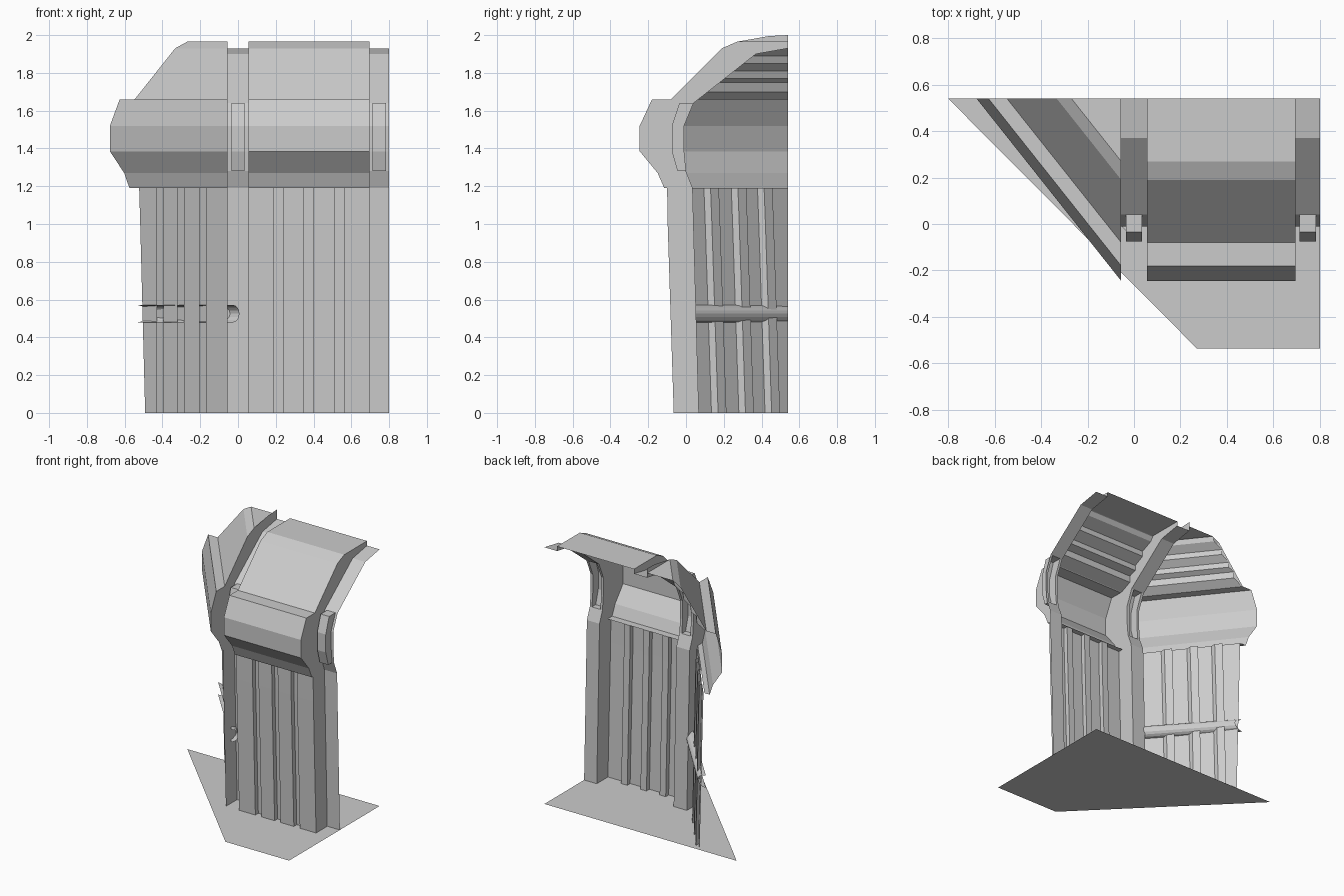
import bpy, bmesh, math

if "Cube" in bpy.data.objects:
    bpy.data.objects.remove(bpy.data.objects["Cube"])

BACK = 0.54      # rear crop plane
X0 = -0.055      # where the angled wall starts
SLOPE = 1.26     # y gained per unit of -x along the angled wall


def make(name, faces):
    bm = bmesh.new()
    for f in faces:
        bm.faces.new([bm.verts.new(p) for p in f])
    bmesh.ops.remove_doubles(bm, verts=bm.verts, dist=0.0005)
    bmesh.ops.recalc_face_normals(bm, faces=bm.faces)
    me = bpy.data.meshes.new(name)
    bm.to_mesh(me)
    bm.free()
    ob = bpy.data.objects.new(name, me)
    bpy.context.collection.objects.link(ob)
    return ob


def bridge(a, b):
    """Quads (or triangles where points meet) between two point rows."""
    out = []
    for i in range(len(a) - 1):
        quad = []
        for p in (a[i], a[i + 1], b[i + 1], b[i]):
            if all(math.dist(p, q) > 0.001 for q in quad):
                quad.append(p)
        if len(quad) > 2:
            out.append(quad)
    return out


def row(profile, x):
    return [(x, y, z) for y, z in profile]


def angled_end(profile, slope=SLOPE, x0=X0):
    """Points of a profile swept along the angled wall up to the rear plane."""
    return [(x0 - (BACK - y) / slope, BACK, z) for y, z in profile]


# Profiles as (y, z)
shell = [(-0.06, 1.19), (-0.115, 1.19), (-0.15, 1.27), (-0.245, 1.385), (-0.245, 1.52),
         (-0.18, 1.66), (-0.08, 1.66), (0.19, 1.93), (0.27, 1.965), (BACK, 1.965)]
ribs = [(-0.07, 1.66), (0.02, 1.70), (0.02, 1.75), (0.08, 1.77), (0.08, 1.81),
        (0.16, 1.85), (0.16, 1.89), (0.25, 1.93), (0.27, 1.96)]
plank = [(-0.065, 0), (-0.097, 1.0), (-0.1, 1.19)]
plank_angled = [(-0.01, 0), (-0.043, 1.0), (-0.05, 1.19)]
column = [(0.068, 0), (0.04, 1.0), (0.035, 1.19), (0.0, 1.28), (-0.01, 1.385),
          (-0.01, 1.52), (0.04, 1.64), (0.37, 1.90), (BACK, 1.93)]
recess = [(-0.045, 1.28), (-0.075, 1.385), (-0.075, 1.52), (-0.035, 1.64)]

# Floor
make("floor", [[(-0.8, BACK, 0), (0.27, -0.535, 0), (0.8, -0.535, 0), (0.8, BACK, 0)]])

# Straight wall: upper shell and inner ribs
make("front_shell", bridge(row(shell, 0.055), row(shell, 0.695)))
make("front_inner_ribs", bridge(row(ribs, 0.055), row(ribs, 0.695)))

# Angled wall: upper shell and inner ribs
make("angled_shell", bridge(row(shell, X0), angled_end(shell)))
make("angled_inner_ribs", bridge(row(ribs, X0), angled_end(ribs)))


def corrugated(name, start, grooves, place, end, depth=0.035):
    """Planks separated by square vertical grooves."""
    rows = [place(start, 0)]
    for a, b in grooves:
        rows += [place(a, 0), place(a, depth), place(b, depth), place(b, 0)]
    rows.append(end)
    make(name, [f for r, s in zip(rows, rows[1:]) for f in bridge(r, s)])


# Lower corrugated panels
corrugated("front_planks", 0.055, [(0.19, 0.24), (0.35, 0.40), (0.51, 0.56)],
           lambda x, d: [(x, y + d, z) for y, z in plank], row(plank, 0.695))
corrugated("angled_planks", X0, [(-0.17, -0.205), (-0.285, -0.32), (-0.395, -0.43)],
           lambda x, d: [(x, y + d + SLOPE * (X0 - x), z) for y, z in plank_angled],
           angled_end(plank_angled))

# Side sheets closing the gap between panels and columns
outer = plank + shell[1:]
for name, x, edge in (("front_side_left", 0.055, outer),
                      ("front_side_right", 0.695, outer),
                      ("angled_side", X0, outer[:-1] + [(0.44, 1.995), (BACK, 2.0)])):
    make(name, [row([*l, *r[::-1]], x) for l, r in ((edge, column),)])

# Columns with a boxed niche pushed outwards
for name, x1, x2 in (("corner_column", -0.055, 0.055), ("right_column", 0.695, 0.8)):
    mid = (x1 + x2) / 2
    a, b = mid - 0.035, mid + 0.035
    centre = column[:4] + recess + column[6:]
    faces = bridge(row(column, x1), row(column, a))
    faces += bridge(row(centre, a), row(centre, b))
    faces += bridge(row(column, b), row(column, x2))
    faces += [row(recess + column[6:2:-1], x) for x in (a, b)]
    make(name, faces)

# Half-round conduit along the inside of the angled wall
start, end = [], []
for i in range(9):
    t = math.pi * (i / 8 - 0.5)
    n = 0.05 * math.cos(t)
    x, y, z = -0.03 + 0.75 * n, -0.035 + 0.66 * n, 0.525 + 0.047 * math.sin(t)
    start.append((x, y, z))
    end.append((x - (BACK - y) / 1.12, BACK, z))
make("conduit", bridge(start, end))
